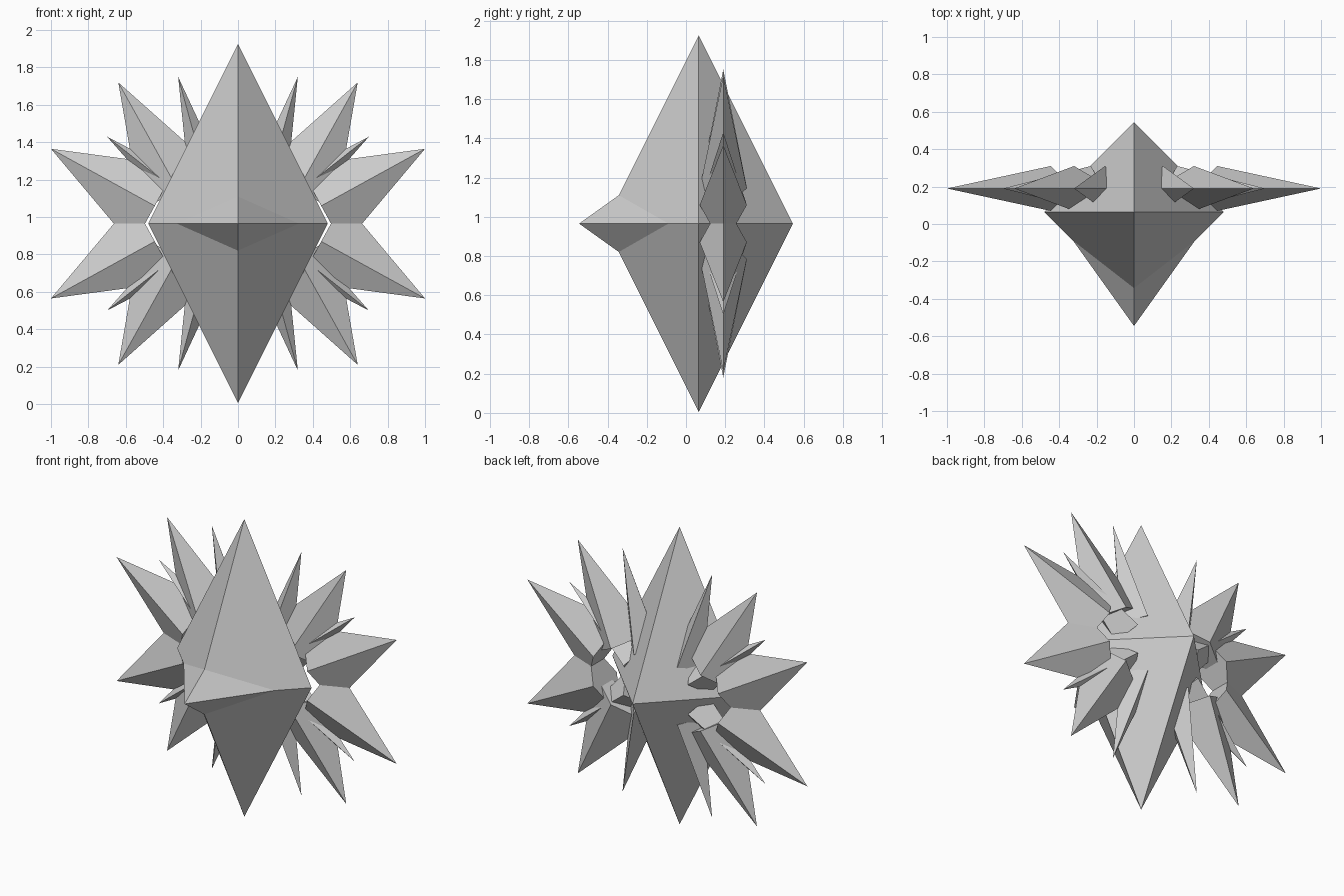
import bpy, bmesh
from mathutils import Vector

if "Cube" in bpy.data.objects:
    bpy.data.objects.remove(bpy.data.objects["Cube"])

CY, CZ = 0.065, 0.965      # centre of the core
SPIKE_Y = 0.19             # plane of the radiating spikes


def hull(name, points):
    """Flat-faced convex solid through a handful of corner points."""
    bm = bmesh.new()
    for p in points:
        bm.verts.new(p)
    bmesh.ops.convex_hull(bm, input=bm.verts)
    bmesh.ops.dissolve_limit(bm, angle_limit=0.01, verts=bm.verts, edges=bm.edges)
    bmesh.ops.recalc_face_normals(bm, faces=bm.faces)
    mesh = bpy.data.meshes.new(name)
    bm.to_mesh(mesh)
    bm.free()
    obj = bpy.data.objects.new(name, mesh)
    bpy.context.collection.objects.link(obj)
    return obj


def pyramid(name, base, tip, side, half_side, half_other):
    """Four-sided pyramid: diamond base centred on 'base', pointing at 'tip'."""
    base, tip = Vector(base), Vector(tip)
    u = Vector(side).normalized()
    v = (tip - base).cross(u).normalized()
    return hull(name, [tip, base + u * half_side, base - u * half_side,
                       base + v * half_other, base - v * half_other])


# Core: tall octahedron
core = Vector((0, CY, CZ))
hull("core", [core + s * Vector(a) for s in (1, -1)
              for a in ((0.48, 0, 0), (0, 0.48, 0), (0, 0, 0.96))])

# Nose: pyramid pushing out of the front
pyramid("nose", (0, CY, CZ), (0, -0.545, CZ), (1, 0, 0), 0.436, 0.436)

# Spikes: base x, base z, tip x, tip z, half width; repeated in four quadrants
SPIKES = {
    "side_spike": (0.445, 1.06, 1.00, 1.365, 0.245),
    "small_side_spike": (0.23, 1.06, 0.70, 1.43, 0.11),
    "upper_spike": (0.32, 1.145, 0.64, 1.72, 0.23),
    "small_upper_spike": (0.155, 1.15, 0.32, 1.75, 0.105),
}
for name, (bx, bz, tx, tz, w) in SPIKES.items():
    for sx, xname in ((1, "right"), (-1, "left")):
        for sz, zname in ((1, "top"), (-1, "bottom")):
            base = (sx * bx, SPIKE_Y, CZ + sz * (bz - CZ))
            tip = (sx * tx, SPIKE_Y, CZ + sz * (tz - CZ))
            pyramid(f"{name}_{xname}_{zname}", base, tip, (0, 1, 0), 0.12, w)
